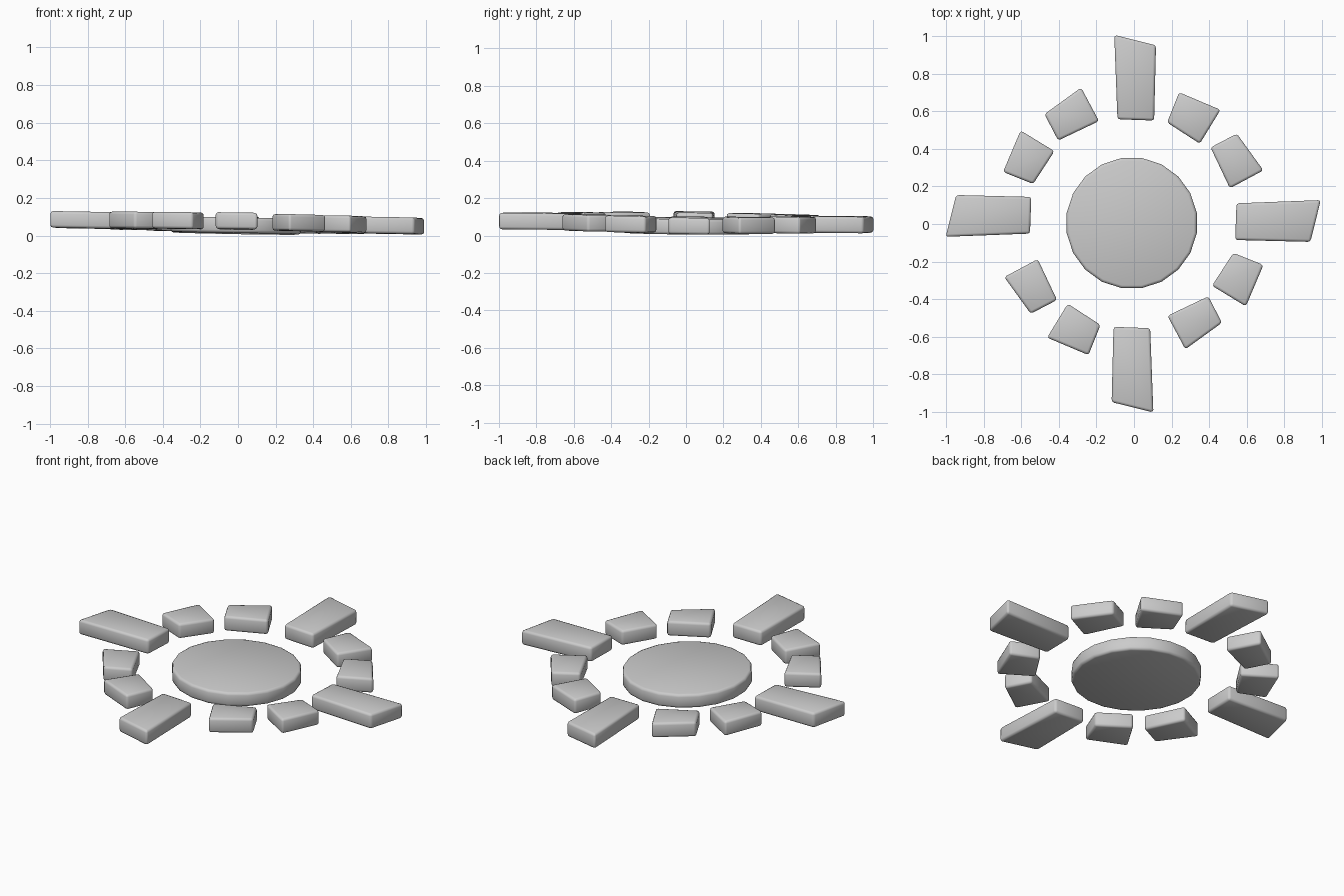
import bpy, bmesh
from math import pi, cos, sin

if "Cube" in bpy.data.objects:
    bpy.data.objects.remove(bpy.data.objects["Cube"])

# The whole emblem leans very slightly down toward +x and +y
def lean(x, y):
    return -0.018 * x - 0.011 * y


# Thick slab from a top-view outline, with softened edges and smooth shading
def slab(name, outline, mid, thick, bevel):
    bm = bmesh.new()
    n = len(outline)
    low = [bm.verts.new((x, y, mid - thick / 2 + lean(x, y))) for x, y in outline]
    top = [bm.verts.new((x, y, mid + thick / 2 + lean(x, y))) for x, y in outline]
    bm.faces.new(low)
    bm.faces.new(top)
    for i in range(n):
        j = (i + 1) % n
        bm.faces.new((low[i], low[j], top[j], top[i]))
    bmesh.ops.recalc_face_normals(bm, faces=bm.faces)
    if n > 4:   # disc: soften only the two rims
        edges = [e for e in bm.edges
                 if (e.verts[0] in low) == (e.verts[1] in low)]
    else:
        edges = list(bm.edges)
    bmesh.ops.bevel(bm, geom=edges, offset=bevel, segments=2, profile=0.5,
                    affect='EDGES')
    for f in bm.faces:
        f.smooth = True
    me = bpy.data.meshes.new(name)
    bm.to_mesh(me)
    bm.free()
    bpy.context.collection.objects.link(bpy.data.objects.new(name, me))


# Central disc
SIDES = 20
slab("center_disc",
     [(-0.012 + 0.35 * cos((i + 0.5) * 2 * pi / SIDES),
       0.005 + 0.35 * sin((i + 0.5) * 2 * pi / SIDES)) for i in range(SIDES)],
     0.052, 0.082, 0.015)

# One quarter of the ring: a long ray and two short blocks
QUARTER = {
    "long_ray": [(-0.105, 1.005), (0.117, 0.95), (0.107, 0.55), (-0.088, 0.557)],
    "short_ray_a": [(0.24, 0.70), (0.46, 0.607), (0.35, 0.427), (0.176, 0.54)],
    "short_ray_b": [(0.547, 0.48), (0.688, 0.285), (0.51, 0.19), (0.407, 0.407)],
}

# Quarter turns, each with its small hand-placed shift
TURNS = [(0, 0, 0), (1, -0.012, 0.022), (2, -0.002, 0.003), (3, 0.004, 0.037)]
for k, dx, dy in TURNS:
    for part, pts in QUARTER.items():
        out = []
        for x, y in pts:
            for _ in range(k):
                x, y = y, -x
            out.append((x + dx, y + dy))
        slab(f"{part}_{k + 1}", out, 0.068, 0.088, 0.014)
